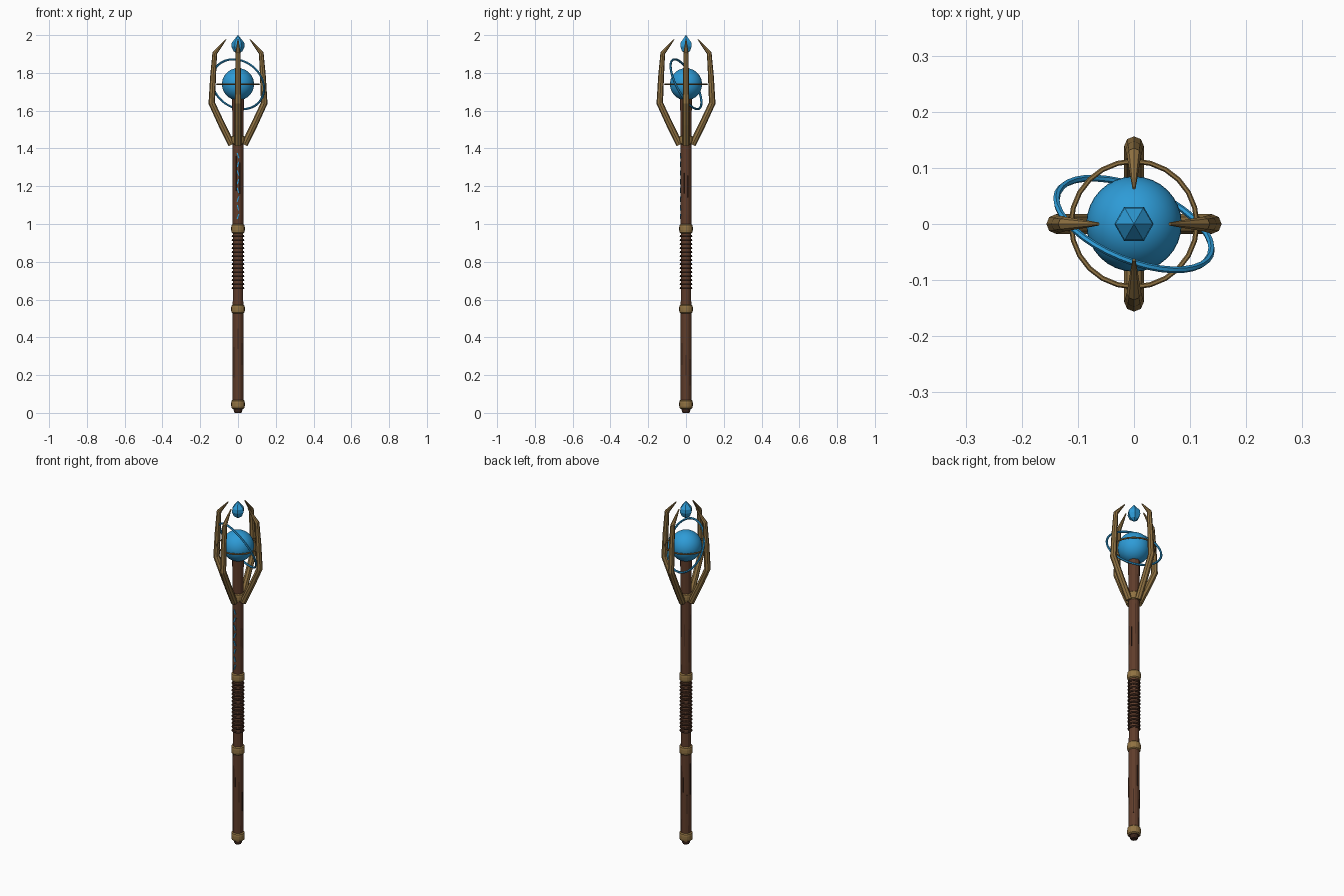
import bpy, bmesh, math, random
from mathutils import Vector, Matrix

if "Cube" in bpy.data.objects:
    bpy.data.objects.remove(bpy.data.objects["Cube"])

random.seed(4)


def material(name, rgb):
    m = bpy.data.materials.new(name)
    m.diffuse_color = (*rgb, 1)
    m.use_nodes = True
    m.node_tree.nodes["Principled BSDF"].inputs["Base Color"].default_value = m.diffuse_color
    return m


WOOD = material("wood", (0.115, 0.046, 0.024))
DARK = material("dark_wood", (0.05, 0.021, 0.012))
GOLD = material("bronze", (0.28, 0.17, 0.055))
BLUE = material("blue_glow", (0.027, 0.33, 0.68))


def finish(name, bm, mat, smooth=None):
    bmesh.ops.recalc_face_normals(bm, faces=bm.faces)
    me = bpy.data.meshes.new(name)
    bm.to_mesh(me)
    bm.free()
    me.materials.append(mat)
    ob = bpy.data.objects.new(name, me)
    bpy.context.collection.objects.link(ob)
    if smooth:
        bpy.context.view_layer.objects.active = ob
        ob.select_set(True)
        bpy.ops.object.shade_smooth_by_angle(angle=math.radians(smooth))
        ob.select_set(False)
    return ob


def skin(bm, loops, closed=False):
    """Bridge successive vertex loops; cap the ends of an open strip."""
    n = len(loops[0])
    pairs = list(zip(loops, loops[1:])) + ([(loops[-1], loops[0])] if closed else [])
    for a, b in pairs:
        for i in range(n):
            j = (i + 1) % n
            bm.faces.new((a[i], a[j], b[j], b[i]))
    if not closed:
        bm.faces.new(loops[0][::-1])
        bm.faces.new(loops[-1])


def lathe(name, profile, n, mat, smooth=None):
    bm = bmesh.new()
    loops = [[bm.verts.new((r * math.cos(2 * math.pi * i / n), r * math.sin(2 * math.pi * i / n), z))
              for i in range(n)] for r, z in profile]
    skin(bm, loops)
    return finish(name, bm, mat, smooth)


def torus(name, R, r, z, mat, seg=32, sides=6, normal=(0, 0, 1)):
    bm = bmesh.new()
    mt = Matrix.Translation((0, 0, z)) @ Vector(normal).to_track_quat('Z', 'Y').to_matrix().to_4x4()
    loops = []
    for i in range(seg):
        a = 2 * math.pi * i / seg
        loop = []
        for k in range(sides):
            b = 2 * math.pi * k / sides
            d = R + r * math.cos(b)
            loop.append(bm.verts.new(mt @ Vector((d * math.cos(a), d * math.sin(a), r * math.sin(b)))))
        loops.append(loop)
    skin(bm, loops, closed=True)
    return finish(name, bm, mat, 50)


def box_on_shaft(name, angle, radius, z, size, mat, tilt=0):
    bm = bmesh.new()
    bmesh.ops.create_cube(bm, size=1)
    bm.transform(Matrix.Rotation(angle, 4, 'Z') @ Matrix.Translation((radius, 0, z))
                 @ Matrix.Rotation(tilt, 4, 'X') @ Matrix.Diagonal((*size, 1)))
    return finish(name, bm, mat)


# Shaft and foot
lathe("shaft", [(0.028, 0.02), (0.029, 0.5), (0.027, 0.65), (0.027, 0.95), (0.029, 1.05),
                (0.029, 1.42), (0.031, 1.67)], 12, WOOD)
lathe("foot_tip", [(0.017, 0), (0.022, 0.008), (0.024, 0.03)], 12, DARK)

# Bronze bands
for i, z in enumerate((0.045, 0.55, 0.975, 1.445)):
    lathe(f"band_{i}", [(0.028, z - 0.024), (0.034, z - 0.019), (0.036, z - 0.008), (0.036, z + 0.008),
                        (0.034, z + 0.019), (0.028, z + 0.024)], 16, GOLD)

# Wrapped grip
for i in range(14):
    torus(f"grip_wrap_{i}", 0.028, 0.006, 0.66 + i * 0.0212, DARK, seg=16)

# Raised wood grain
for i in range(16):
    low = i % 2 == 0
    z = random.uniform(0.2, 0.42) if low else random.uniform(1.12, 1.32)
    box_on_shaft(f"grain_{i}", i * 2 * math.pi / 16, 0.0275, z,
                 (0.005, 0.004, random.uniform(0.1, 0.2)), DARK)

# Small glowing marks down the front
for i in range(8):
    box_on_shaft(f"front_mark_{i}", -math.pi / 2, 0.030, 1.04 + i * 0.046, (0.005, 0.006, 0.028), BLUE,
                 0.3 if i % 2 else -0.3)

# Four claws holding the orb
path = [(0.034, 1.42, 0.018), (0.088, 1.53, 0.018), (0.139, 1.64, 0.0175), (0.132, 1.78, 0.0155),
        (0.123, 1.905, 0.013), (0.064, 1.977, 0.003)]
for c in range(4):
    bm = bmesh.new()
    rot = Matrix.Rotation(c * math.pi / 2, 4, 'Z')
    pts = [Vector((x, 0, z)) for x, z, _ in path]
    loops = []
    for i, p in enumerate(pts):
        t = Vector((0, 0, 0))
        if i:
            t += (p - pts[i - 1]).normalized()
        if i < len(pts) - 1:
            t += (pts[i + 1] - p).normalized()
        t.normalize()
        side = Vector((t.z, 0, -t.x))
        loops.append([bm.verts.new(rot @ (p + path[i][2] * (
            math.cos(k * math.pi / 4) * side + math.sin(k * math.pi / 4) * Vector((0, 1, 0)))))
            for k in range(8)])
    skin(bm, loops)
    finish(f"claw_{c}", bm, GOLD)

# Orb, orbit rings and crystal
bm = bmesh.new()
bmesh.ops.create_uvsphere(bm, u_segments=32, v_segments=20, radius=0.085)
bm.transform(Matrix.Translation((0, 0, 1.74)))
finish("orb", bm, BLUE, 60)
torus("level_ring", 0.112, 0.0045, 1.74, GOLD, seg=24)
torus("tilted_ring", 0.147, 0.006, 1.74, BLUE, seg=36, normal=(0.34, 0.83, 0.44))
lathe("crystal", [(0.001, 1.9), (0.024, 1.915), (0.035, 1.94), (0.033, 1.96), (0.001, 2.0)], 6, BLUE)
